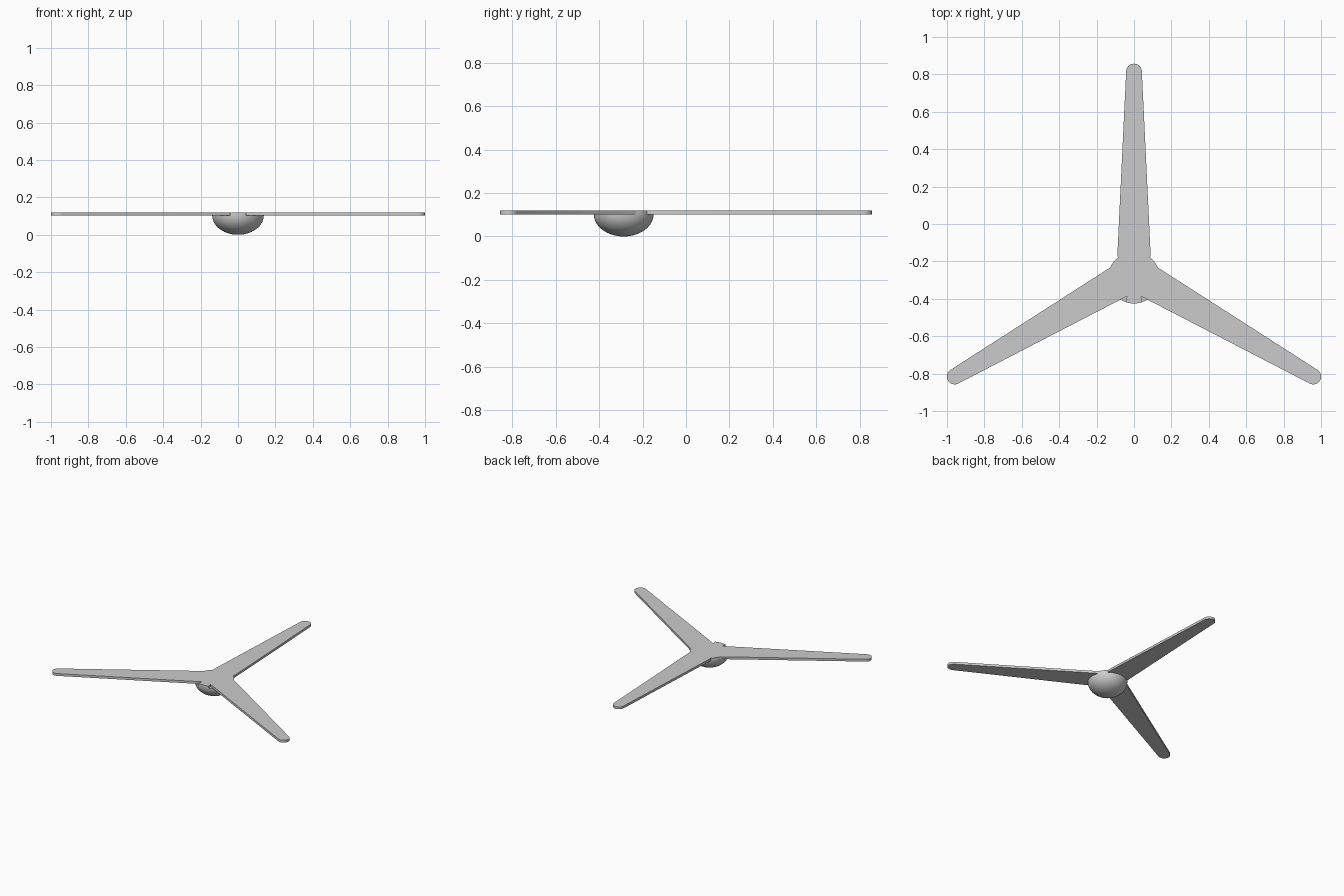
import bpy, bmesh
from math import sin, cos, pi, atan2, radians

if "Cube" in bpy.data.objects:
    bpy.data.objects.remove(bpy.data.objects["Cube"])

HUB_Y, HUB_R = -0.287, 0.138      # hub centre and radius
PIVOT_Y = -0.262                  # where the blade centre lines meet
Z0, Z1 = 0.102, 0.12              # blade plate bottom and top
TIP_R = 0.042


def make_object(name, bm):
    bmesh.ops.recalc_face_normals(bm, faces=bm.faces)
    mesh = bpy.data.meshes.new(name)
    bm.to_mesh(mesh)
    bm.free()
    obj = bpy.data.objects.new(name, mesh)
    bpy.context.collection.objects.link(obj)
    bpy.ops.object.select_all(action='DESELECT')
    obj.select_set(True)
    bpy.context.view_layer.objects.active = obj
    bpy.ops.object.shade_smooth_by_angle(angle=radians(35))
    return obj


def blade_points(angle, length):
    """Tapered blade outline with a round tip, counter-clockwise."""
    pts = [(0.095, -0.089)]
    for i in range(17):
        a = -pi / 2 + pi * i / 16
        pts.append((length + TIP_R * cos(a), TIP_R * sin(a)))
    pts.append((0.095, 0.089))
    c, s = cos(angle), sin(angle)
    return [(u * c - v * s, PIVOT_Y + u * s + v * c) for u, v in pts]


def hub_angle(p):
    return atan2(p[1] - HUB_Y, p[0])


# One outline: three blades joined by arcs of the hub rim
blades = [blade_points(radians(a), length)
          for a, length in ((-30, 1.107), (90, 1.077), (210, 1.107))]
outline = []
for i, blade in enumerate(blades):
    outline += blade
    a0 = hub_angle(blade[-1])
    a1 = hub_angle(blades[(i + 1) % 3][0])
    sweep = (a1 - a0) % (2 * pi)
    for j in range(9):
        a = a0 + sweep * (0.06 + 0.88 * j / 8)
        outline.append((HUB_R * cos(a), HUB_Y + HUB_R * sin(a)))

# Flat blade plate
bm = bmesh.new()
face = bm.faces.new([bm.verts.new((x, y, Z0)) for x, y in outline])
ext = bmesh.ops.extrude_face_region(bm, geom=[face])
for v in ext["geom"]:
    if isinstance(v, bmesh.types.BMVert):
        v.co.z = Z1
make_object("propeller_blades", bm)

# Rounded hub bowl below the plate
bm = bmesh.new()
SEG, RINGS = 48, 14
rings = []
for r in range(RINGS):
    a = (pi / 2) * r / RINGS
    rad, z = HUB_R * cos(a), Z0 + 0.002 - (Z0 + 0.002) * sin(a)
    rings.append([bm.verts.new((rad * cos(2 * pi * i / SEG),
                                HUB_Y + rad * sin(2 * pi * i / SEG), z))
                  for i in range(SEG)])
pole = bm.verts.new((0, HUB_Y, 0))
for r in range(RINGS - 1):
    for i in range(SEG):
        j = (i + 1) % SEG
        bm.faces.new((rings[r][i], rings[r][j], rings[r + 1][j], rings[r + 1][i]))
for i in range(SEG):
    bm.faces.new((rings[-1][i], rings[-1][(i + 1) % SEG], pole))
bm.faces.new(rings[0])
make_object("hub_bowl", bm)
